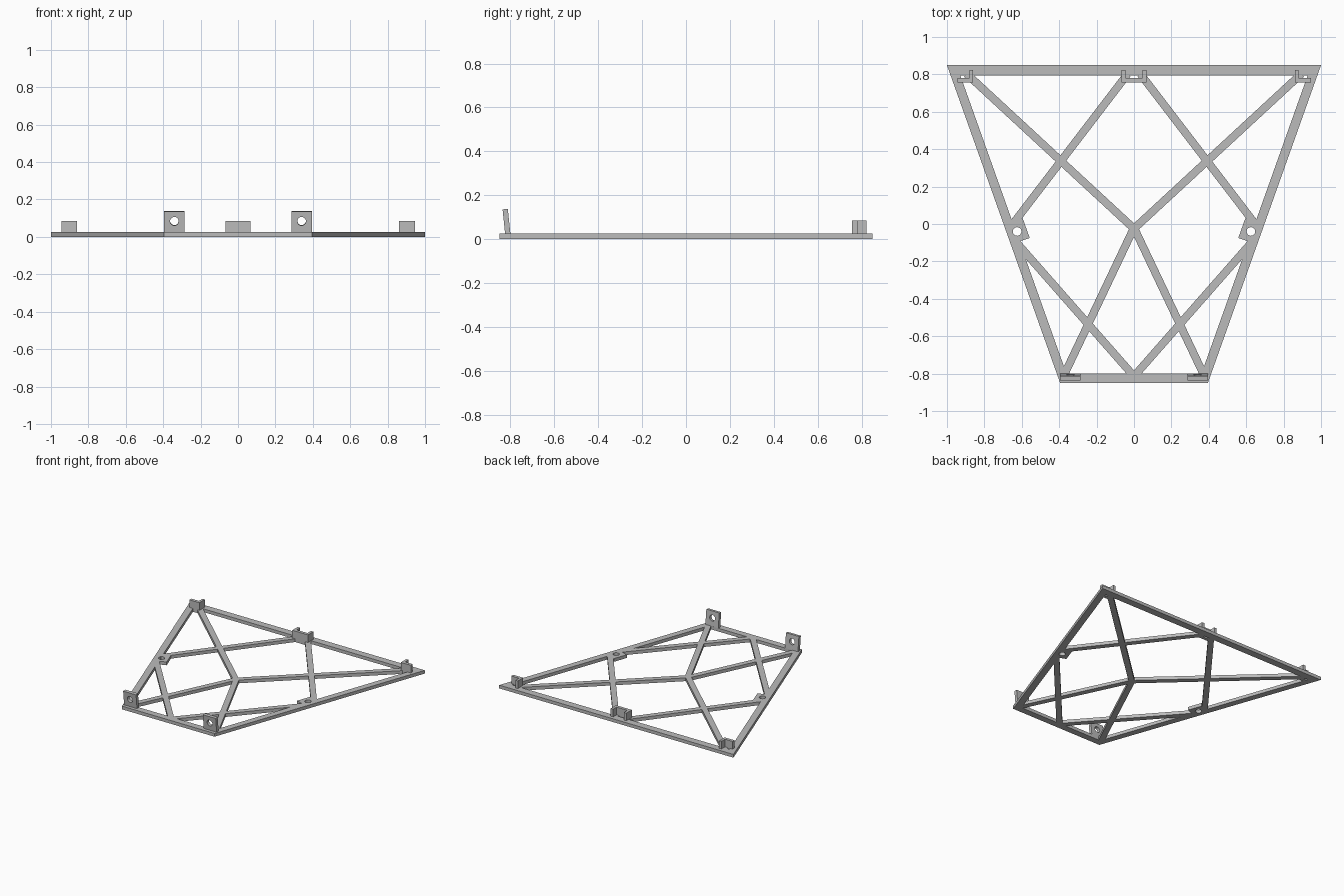
import bpy, bmesh, math
from mathutils import Matrix, Vector

cube = bpy.data.objects.get("Cube")
if cube:
    bpy.data.objects.remove(cube)

THICK = 0.025
STRUT = 0.042
HOLE_R = 0.023

grey = bpy.data.materials.new("plain grey")
grey.use_nodes = True
grey.diffuse_color = (0.5, 0.5, 0.5, 1)
grey.node_tree.nodes["Principled BSDF"].inputs["Base Color"].default_value = (0.5, 0.5, 0.5, 1)


def finish(name, bm):
    bmesh.ops.recalc_face_normals(bm, faces=bm.faces)
    mesh = bpy.data.meshes.new(name)
    bm.to_mesh(mesh)
    bm.free()
    mesh.materials.append(grey)
    obj = bpy.data.objects.new(name, mesh)
    bpy.context.collection.objects.link(obj)
    return obj


def prism(name, outline, z0, z1):
    """Extrude a plan outline from z0 up to z1."""
    bm = bmesh.new()
    face = bm.faces.new([bm.verts.new((x, y, z0)) for x, y in outline])
    new = bmesh.ops.extrude_face_region(bm, geom=[face])["geom"]
    verts = [v for v in new if isinstance(v, bmesh.types.BMVert)]
    bmesh.ops.translate(bm, vec=(0, 0, z1 - z0), verts=verts)
    return finish(name, bm)


def box(name, centre, size, rotation=Matrix()):
    bm = bmesh.new()
    matrix = Matrix.Translation(centre) @ rotation @ Matrix.Diagonal((*size, 1))
    bmesh.ops.create_cube(bm, size=1, matrix=matrix)
    return finish(name, bm)


def strut(name, a, b):
    """Flat bar between two plan points."""
    a, b = Vector(a), Vector(b)
    d = b - a
    turn = Matrix.Rotation(math.atan2(d.y, d.x), 4, "Z")
    mid = (a + b) / 2
    return box(name, (mid.x, mid.y, THICK / 2), (d.length, STRUT, THICK), turn)


def drill(objects, centre, rotation=Matrix()):
    """Cut one round hole through the given objects."""
    bm = bmesh.new()
    bmesh.ops.create_cone(bm, cap_ends=True, segments=24, radius1=HOLE_R, radius2=HOLE_R,
                          depth=0.2, matrix=Matrix.Translation(centre) @ rotation)
    cutter = finish("hole_cutter", bm)
    cutter.hide_render = True
    for obj in objects:
        mod = obj.modifiers.new("hole", "BOOLEAN")
        mod.operation = "DIFFERENCE"
        mod.solver = "EXACT"
        mod.object = cutter
        graph = bpy.context.evaluated_depsgraph_get()
        mesh = bpy.data.meshes.new_from_object(obj.evaluated_get(graph))
        obj.modifiers.clear()
        obj.data = mesh
    bpy.data.objects.remove(cutter)


# Outer trapezoid frame with mitred corners
def edge_x(y):
    return 0.395 + (y + 0.85) * 0.356


def trapezoid(y0, y1, inset):
    return [(-edge_x(y0) + inset, y0), (edge_x(y0) - inset, y0),
            (edge_x(y1) - inset, y1), (-edge_x(y1) + inset, y1)]


bm = bmesh.new()
rings = [[bm.verts.new((x, y, z)) for x, y in pts]
         for pts, z in ((trapezoid(-0.85, 0.85, 0), 0), (trapezoid(-0.85, 0.85, 0), THICK),
                        (trapezoid(-0.80, 0.795, 0.052), THICK),
                        (trapezoid(-0.80, 0.795, 0.052), 0))]
for k in range(4):
    for i in range(4):
        r, s, j = rings[k], rings[(k + 1) % 4], (i + 1) % 4
        bm.faces.new((r[i], r[j], s[j], s[i]))
frame = finish("outer_frame", bm)

lean = Matrix.Rotation(math.radians(6), 4, "X")
upright = Matrix.Rotation(math.pi / 2, 4, "X")
slope = math.atan(0.356)

for side, label in ((1, "left"), (-1, "right")):
    # Crossing struts
    strut(label + "_long_strut", (side * 0.895, 0.803), (side * -0.01, -0.034))
    strut(label + "_front_strut", (0, -0.02), (side * 0.375, -0.81))
    strut(label + "_upper_strut", (side * 0.035, 0.801), (side * 0.658, -0.013))
    strut(label + "_lower_strut", (side * 0.002, -0.812), (side * 0.64, -0.086))

    # Flat drilled tab on the side rail
    tab = box(label + "_side_tab", (side * 0.625, -0.04, THICK / 2), (0.104, 0.11, THICK),
              Matrix.Rotation(-side * slope, 4, "Z"))
    drill((tab, frame), (side * 0.625, -0.04, 0))

    # Leaning drilled lug at the front corner
    lug = box(label + "_front_lug", (side * 0.34, -0.818, 0.078), (0.11, 0.024, 0.118), lean)
    drill((lug,), (side * 0.34, -0.818, 0.085), upright @ lean)

    # L-shaped bracket at the back corner
    outline = [(0.86, 0.757), (0.945, 0.757), (0.945, 0.781), (0.88, 0.781),
               (0.88, 0.823), (0.86, 0.823)]
    prism(label + "_corner_bracket", [(side * x, y) for x, y in outline], 0, 0.084)

# U-shaped bracket in the middle of the back rail
half = [(0.067, 0.757), (0.067, 0.823), (0.046, 0.823), (0.046, 0.781)]
prism("middle_bracket", half + [(-x, y) for x, y in reversed(half)], 0, 0.084)
